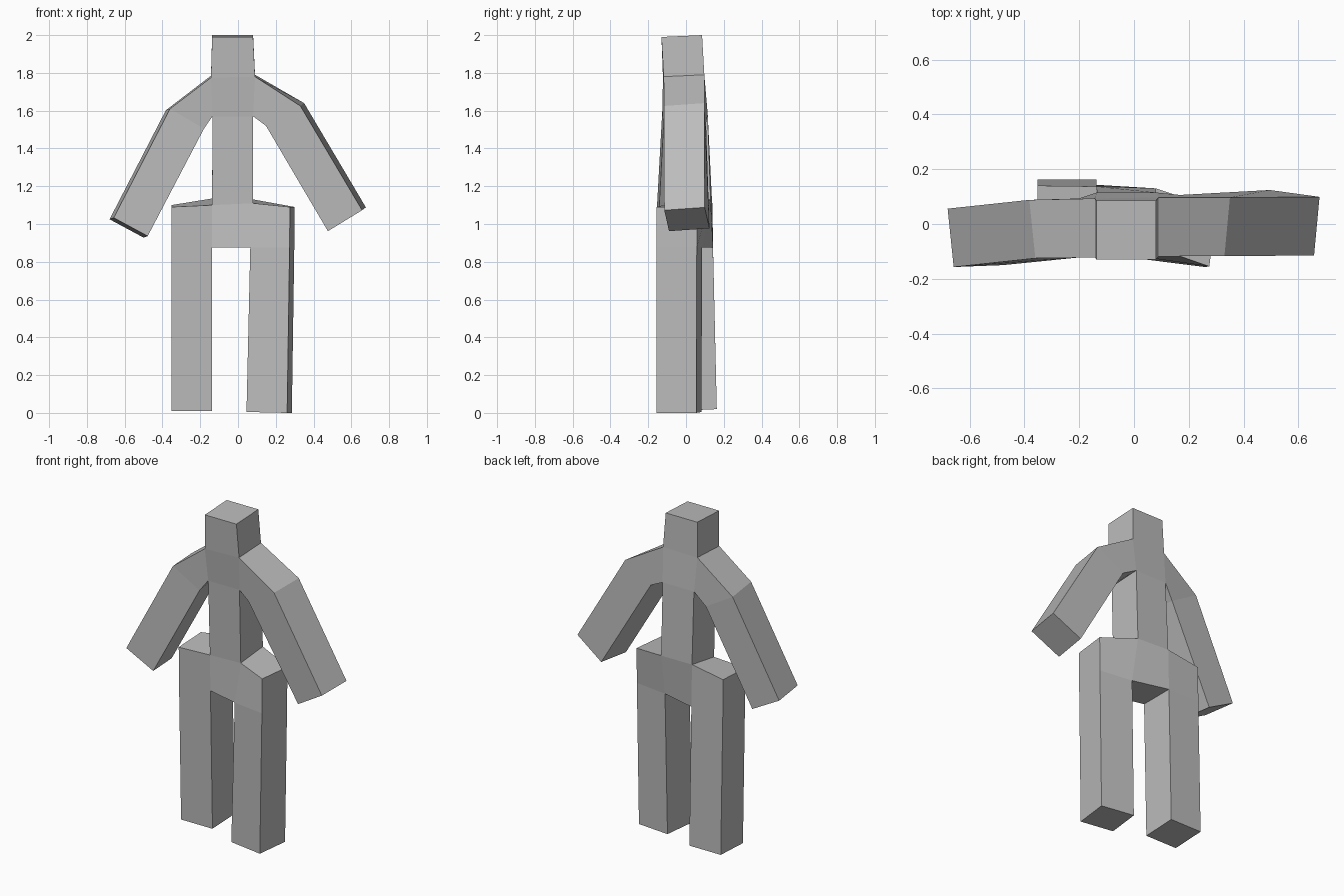
import bpy
import bmesh
from mathutils import Vector

cube = bpy.data.objects.get("Cube")
if cube:
    bpy.data.objects.remove(cube, do_unlink=True)

clay = bpy.data.materials.new("plain grey")
clay.use_nodes = True
grey = (0.5, 0.5, 0.5, 1)
clay.diffuse_color = grey
clay.node_tree.nodes["Principled BSDF"].inputs["Base Color"].default_value = grey

bm = bmesh.new()


def edge(front, shift):
    """A front corner and the back corner behind it."""
    front = Vector(front)
    return [bm.verts.new(front), bm.verts.new(front + Vector(shift))]


def ring(first, second):
    """Four corners in loop order from two front-to-back edges."""
    return [first[0], first[1], second[1], second[0]]


def bridge(a, b, skip=None):
    """Join two four-cornered rings, leaving out one side if asked."""
    for i in range(4):
        if i != skip:
            j = (i + 1) % 4
            bm.faces.new((a[i], a[j], b[j], b[i]))


# Trunk: each level has a left (+x) and a right (-x) edge
depth = (0, 0.215, 0.01)
crown = {1: edge((0.08, -0.13, 1.99), depth), -1: edge((-0.137, -0.13, 1.99), depth)}
neck = {1: edge((0.09, -0.118, 1.78), depth), -1: edge((-0.143, -0.122, 1.775), depth)}
armpit = {1: edge((0.08, -0.1, 1.57), depth), -1: edge((-0.135, -0.1, 1.57), depth)}
waist = {1: edge((0.08, -0.087, 1.11), (0, 0.217, 0.02)),
         -1: edge((-0.137, -0.08, 1.1), (0, 0.217, 0.035))}
crotch = {1: edge((0.065, -0.125, 0.875), (0.02, 0.21, 0)),
          -1: edge((-0.137, -0.075, 0.875), (0, 0.218, 0))}

# Head, with its closed top and sides
bm.faces.new(ring(crown[1], crown[-1]))
bridge(ring(crown[1], crown[-1]), ring(neck[1], neck[-1]))

# Chest, belly and pelvis: front and back, with belly sides
levels = [neck, armpit, waist, crotch]
for upper, lower in zip(levels, levels[1:]):
    for k in (0, 1):
        bm.faces.new((upper[1][k], upper[-1][k], lower[-1][k], lower[1][k]))
for side in (1, -1):
    bm.faces.new(ring(armpit[side], waist[side]))
bm.faces.new(ring(crotch[1], crotch[-1]))


def arm(side, shift, shoulder, hand):
    """Shoulder block and straight arm from outer and inner front corners."""
    root = ring(neck[side], armpit[side])
    for corners in (shoulder, hand):
        end = ring(*(edge(c, shift) for c in corners))
        bridge(root, end)
        root = end
    bm.faces.new(root)


arm(1, (0.02, 0.214, 0.015),
    [(0.33, -0.117, 1.625), (0.148, -0.108, 1.52)],
    [(0.657, -0.115, 1.073), (0.476, -0.09, 0.962)])
arm(-1, (-0.022, 0.213, -0.008),
    [(-0.36, -0.125, 1.61), (-0.18, -0.12, 1.505)],
    [(-0.658, -0.157, 1.033), (-0.478, -0.15, 0.936)])


def leg(side, shift, hip, thigh, foot):
    """Hip block beside the pelvis, then a straight leg below it."""
    top, low = edge(hip, shift), edge(thigh, shift)
    bridge(ring(waist[side], crotch[side]), ring(top, low), skip=2)
    bm.faces.new(ring(top, low))
    sole = ring(*(edge(c, shift) for c in foot))
    bridge(ring(low, crotch[side]), sole)
    bm.faces.new(sole)


leg(1, (0.025, 0.212, 0), (0.275, -0.155, 1.09), (0.273, -0.155, 0.875),
    [(0.26, -0.157, 0), (0.045, -0.13, 0.005)])
leg(-1, (0, 0.218, 0.01), (-0.353, -0.078, 1.09), (-0.353, -0.075, 0.87),
    [(-0.353, -0.055, 0.01), (-0.137, -0.055, 0.01)])

# The pelvis underside and both legs share edges, so drop doubled faces' normals
bmesh.ops.recalc_face_normals(bm, faces=bm.faces[:])
mesh = bpy.data.meshes.new("figure_body")
bm.to_mesh(mesh)
bm.free()
mesh.materials.append(clay)
figure = bpy.data.objects.new("figure_body", mesh)
bpy.context.collection.objects.link(figure)
